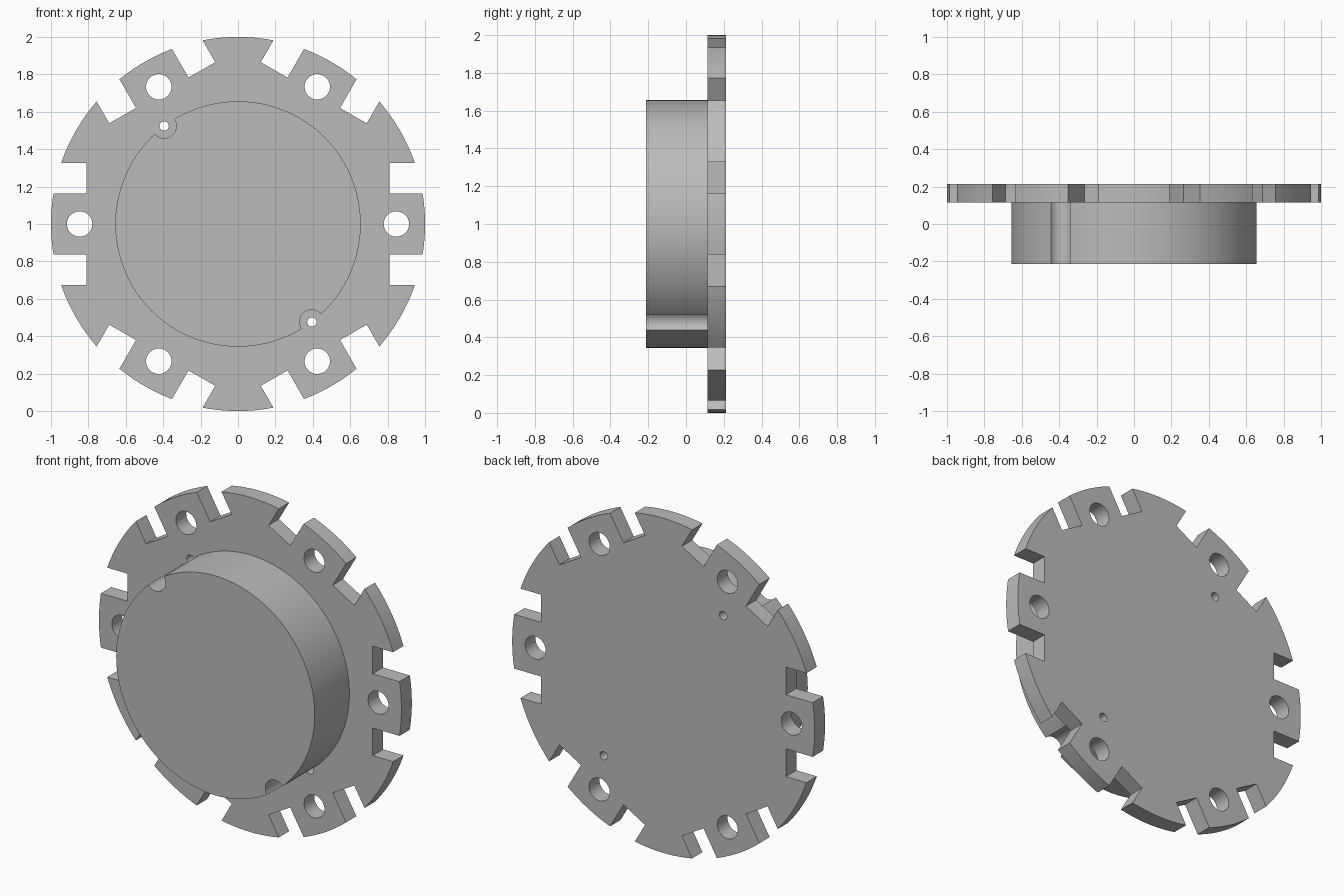
import bpy
import bmesh
from math import sin, cos, asin, pi, radians

cube = bpy.data.objects.get("Cube")
if cube:
    bpy.data.objects.remove(cube, do_unlink=True)

# Sizes
PLATE_FRONT, PLATE_BACK, BOSS_FRONT = 0.115, 0.213, -0.213
BOSS_R, GROOVE_R = 0.656, 0.065
SLOT_FLOOR, SLOT_IN, SLOT_OUT = 0.81, 0.162, 0.327
GROOVES = [radians(127), radians(-53)]

gray = bpy.data.materials.new("plain gray")
gray.use_nodes = True
color = (0.5, 0.5, 0.5, 1)
gray.diffuse_color = color
gray.node_tree.nodes["Principled BSDF"].inputs["Base Color"].default_value = color


def arc(center, r, a0, a1, n):
    return [(center[0] + r * cos(a0 + (a1 - a0) * i / n),
             center[1] + r * sin(a0 + (a1 - a0) * i / n)) for i in range(n + 1)]


def circle(dist, angle, r, n):
    return arc((dist * cos(angle), dist * sin(angle)), r, 0, 2 * pi, n)[:-1]


def turn(p, a):
    return (p[0] * cos(a) - p[1] * sin(a), p[0] * sin(a) + p[1] * cos(a))


def extrude_outline(name, loops, y0, y1):
    """Fill closed outlines (inner loops become holes) and give them depth along y."""
    curve = bpy.data.curves.new(name, "CURVE")
    curve.dimensions = "2D"
    curve.fill_mode = "BOTH"
    curve.extrude = (y1 - y0) / 2
    for pts in loops:
        spline = curve.splines.new("POLY")
        spline.points.add(len(pts) - 1)
        for point, (x, y) in zip(spline.points, pts):
            point.co = (x, y, 0, 1)
        spline.use_cyclic_u = True
    curve.materials.append(gray)
    obj = bpy.data.objects.new(name, curve)
    obj.location = (0, (y0 + y1) / 2, 1)
    obj.rotation_euler = (pi / 2, 0, 0)
    bpy.context.collection.objects.link(obj)
    bpy.ops.object.select_all(action="DESELECT")
    obj.select_set(True)
    bpy.context.view_layer.objects.active = obj
    bpy.ops.object.convert(target="MESH")
    obj = bpy.context.object
    bm = bmesh.new()
    bm.from_mesh(obj.data)
    bmesh.ops.remove_doubles(bm, verts=bm.verts, dist=1e-5)
    bmesh.ops.recalc_face_normals(bm, faces=bm.faces)
    bm.to_mesh(obj.data)
    bm.free()
    bpy.ops.object.shade_smooth_by_angle(angle=radians(30))


# Slotted flange: six tabs, each with a square slot on both sides
t, s = asin(SLOT_IN), asin(SLOT_OUT)
sector = [(SLOT_FLOOR, -SLOT_OUT), (SLOT_FLOOR, -SLOT_IN)]
sector += arc((0, 0), 1, -t, t, 12)
sector += [(SLOT_FLOOR, SLOT_IN), (SLOT_FLOOR, SLOT_OUT)]
sector += arc((0, 0), 1, s, pi / 3 - s, 12)
rim = [turn(p, k * pi / 3) for k in range(6) for p in sector]
bolt_holes = [circle(0.847, k * pi / 3, 0.068, 40) for k in range(6)]
pin_holes = [circle(BOSS_R, a, 0.025, 24) for a in GROOVES]
extrude_outline("flange_plate", [rim] + bolt_holes + pin_holes, PLATE_FRONT, PLATE_BACK)

# Round boss with two half-round grooves that clear the pin holes
h = 2 * asin(GROOVE_R / 2 / BOSS_R)
boss = []
for a in GROOVES:
    center = (BOSS_R * cos(a), BOSS_R * sin(a))
    boss += arc(center, GROOVE_R, a - pi / 2 - h / 2, a - 1.5 * pi + h / 2, 24)
    boss += arc((0, 0), BOSS_R, a + h, a + pi - h, 64)[1:-1]
extrude_outline("round_boss", [boss], BOSS_FRONT, PLATE_FRONT)
